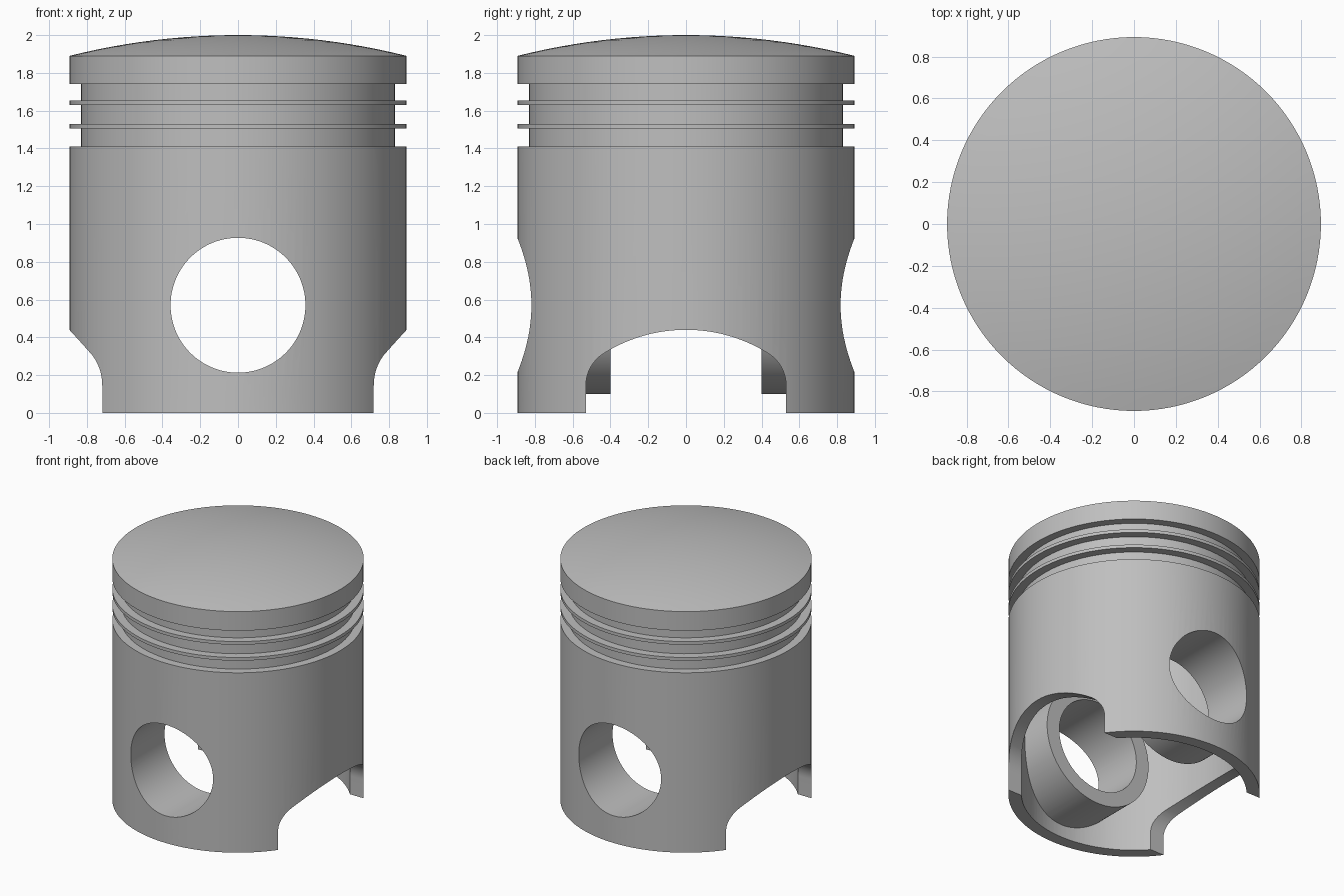
import bpy, bmesh, math
from mathutils import Matrix, Vector

cube = bpy.data.objects.get("Cube")
if cube:
    bpy.data.objects.remove(cube, do_unlink=True)

SEGMENTS = 128
R = 0.893            # outer radius
GROOVE_R = 0.83      # ring groove floor
BORE_R = 0.80        # inside of the skirt
CEILING = 1.70       # underside of the crown
PIN_Z = 0.57         # height of the wrist pin axis
PIN_R = 0.357
BOSS_R = 0.47
BOSS_INNER_Y = 0.40

metal = bpy.data.materials.new("grey_metal")
metal.use_nodes = True
colour = (0.52, 0.52, 0.52, 1)
metal.diffuse_color = colour
metal.node_tree.nodes["Principled BSDF"].inputs["Base Color"].default_value = colour


def make_object(name, bm):
    bmesh.ops.recalc_face_normals(bm, faces=bm.faces)
    mesh = bpy.data.meshes.new(name)
    bm.to_mesh(mesh)
    bm.free()
    mesh.materials.append(metal)
    obj = bpy.data.objects.new(name, mesh)
    bpy.context.collection.objects.link(obj)
    return obj


def revolve(name, profile):
    bm = bmesh.new()
    verts = [bm.verts.new((r, 0, z)) for r, z in profile]
    edges = [bm.edges.new(pair) for pair in zip(verts, verts[1:])]
    bmesh.ops.spin(bm, geom=verts + edges, axis=(0, 0, 1), cent=(0, 0, 0),
                   angle=math.tau, steps=SEGMENTS)
    bmesh.ops.remove_doubles(bm, verts=bm.verts, dist=0.0001)
    return make_object(name, bm)


def pin_cylinder(name, radius, y0, y1):
    bm = bmesh.new()
    place = Matrix.Translation((0, (y0 + y1) / 2, PIN_Z)) @ Matrix.Rotation(math.pi / 2, 4, 'X')
    bmesh.ops.create_cone(bm, cap_ends=True, segments=SEGMENTS, radius1=radius,
                          radius2=radius, depth=y1 - y0, matrix=place)
    return make_object(name, bm)


def cut(target, cutter):
    cutter.hide_render = True
    mod = target.modifiers.new("cut", 'BOOLEAN')
    mod.operation = 'DIFFERENCE'
    mod.solver = 'EXACT'
    mod.object = cutter
    bpy.context.view_layer.objects.active = target
    bpy.ops.object.modifier_apply(modifier=mod.name)
    bpy.data.objects.remove(cutter, do_unlink=True)


# Solid body: skirt, ring grooves, lands and domed crown
profile = [(0, 0), (R, 0)]
for low, high in ((1.41, 1.505), (1.53, 1.63), (1.655, 1.74)):
    profile += [(R, low), (GROOVE_R, low), (GROOVE_R, high), (R, high)]
rim_z, top_z = 1.89, 2.0
rise = top_z - rim_z
dome_r = (R * R + rise * rise) / (2 * rise)
for i in range(13):
    r = R * (1 - i / 12)
    profile.append((r, top_z - dome_r + math.sqrt(dome_r ** 2 - r * r)))
piston = revolve("piston_body", profile)

# Hollow interior, leaving the two pin bosses standing
cavity = revolve("cavity_cutter", [(0, -0.2), (BORE_R, -0.2), (BORE_R, CEILING), (0, CEILING)])
cut(cavity, pin_cylinder("back_boss", BOSS_R, BOSS_INNER_Y, 1.1))
cut(cavity, pin_cylinder("front_boss", BOSS_R, -1.1, -BOSS_INNER_Y))
cut(piston, cavity)

# Wrist pin bore
cut(piston, pin_cylinder("pin_bore_cutter", PIN_R, -1.3, 1.3))

# Arched skirt reliefs on both sides
half, arch_r, fillet, arch_top = 0.53, 0.82, 0.20, 0.44
arch_z = arch_top - arch_r
fillet_y = half - fillet
fillet_z = arch_z + math.sqrt((arch_r - fillet) ** 2 - fillet_y ** 2)
join = math.atan2(fillet_z - arch_z, fillet_y)
side = [(half, -0.2)]
for i in range(13):
    a = join * i / 12
    side.append((fillet_y + fillet * math.cos(a), fillet_z + fillet * math.sin(a)))
for i in range(1, 13):
    a = join + (math.pi / 2 - join) * i / 12
    side.append((arch_r * math.cos(a), arch_z + arch_r * math.sin(a)))
outline = side + [(-y, z) for y, z in reversed(side[:-1])]
for sign in (-1, 1):
    bm = bmesh.new()
    face = bm.faces.new([bm.verts.new((sign * 0.5, y, z)) for y, z in outline])
    ext = bmesh.ops.extrude_face_region(bm, geom=[face])
    moved = [v for v in ext["geom"] if isinstance(v, bmesh.types.BMVert)]
    bmesh.ops.translate(bm, verts=moved, vec=Vector((sign * 0.6, 0, 0)))
    if not face.is_valid or len(bm.faces) < len(outline) + 2:
        bm.faces.new([v for v in bm.verts if v not in moved])
    cut(piston, make_object("skirt_relief_cutter", bm))

# Smooth walls with crisp machined edges
bpy.ops.object.select_all(action='DESELECT')
piston.select_set(True)
bpy.context.view_layer.objects.active = piston
bpy.ops.object.shade_smooth_by_angle(angle=math.radians(30))
